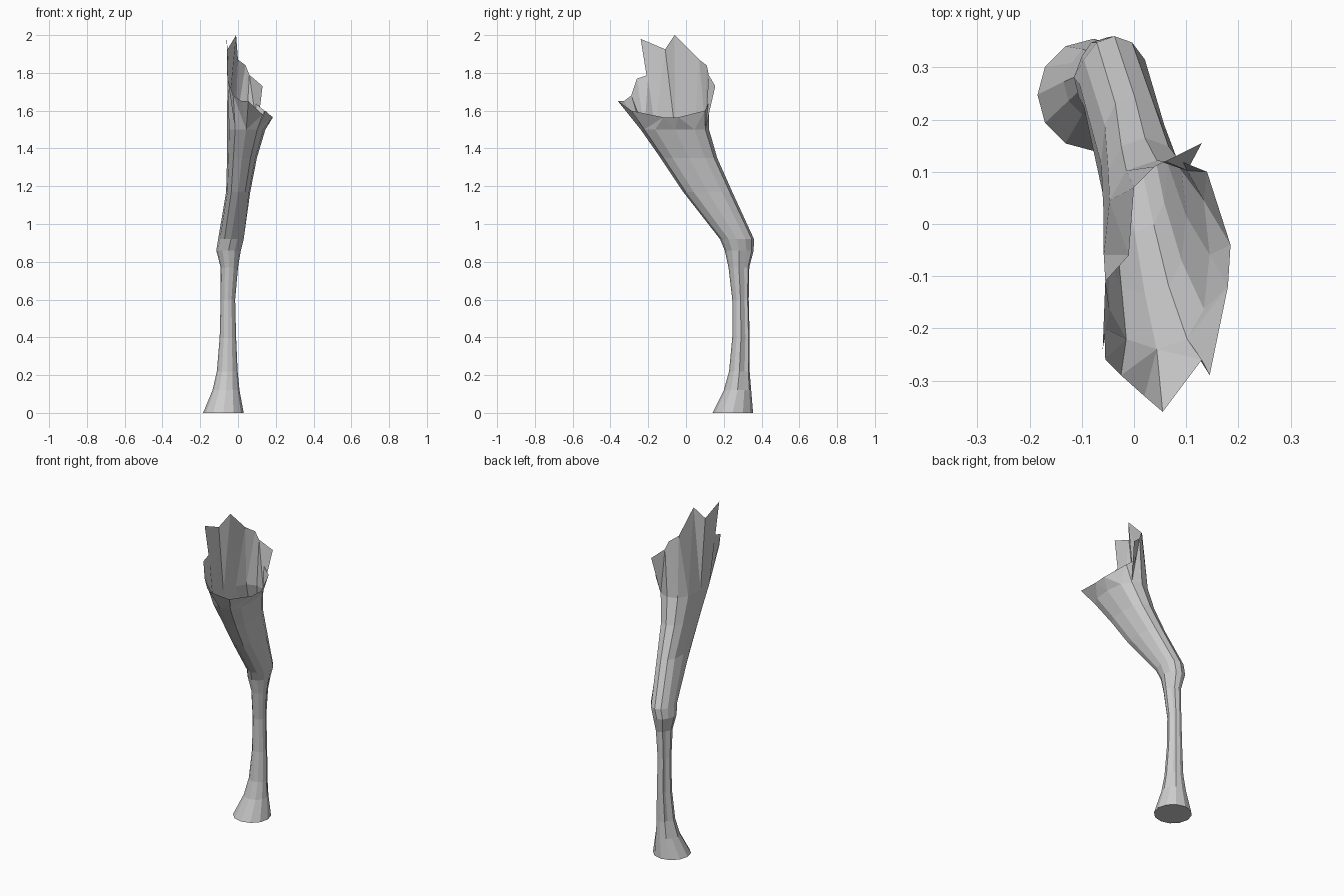
import bpy, bmesh
from math import sin, cos, radians, copysign

if "Cube" in bpy.data.objects:
    bpy.data.objects.remove(bpy.data.objects["Cube"])

SIDES = 12

# Leg cross-sections: z, x min, x max, y min, y max, tendon groove depth
SECTIONS = [
    (0.00, -0.185, 0.030, 0.140, 0.355, 0.0),
    (0.12, -0.135, 0.008, 0.200, 0.345, 0.1),
    (0.22, -0.112, -0.002, 0.228, 0.337, 0.3),
    (0.40, -0.097, -0.010, 0.245, 0.337, 0.35),
    (0.60, -0.092, -0.015, 0.245, 0.332, 0.35),
    (0.77, -0.092, 0.000, 0.225, 0.335, 0.25),
    (0.86, -0.115, 0.015, 0.205, 0.358, 0.1),
    (0.92, -0.105, 0.030, 0.180, 0.360, 0.0),
    (1.17, -0.063, 0.065, -0.015, 0.245, 0.0),
    (1.35, -0.058, 0.100, -0.135, 0.165, 0.0),
    (1.50, -0.058, 0.145, -0.240, 0.122, 0.0),
]

# Torn upper edge, clockwise seen from above
RIM = [
    (-0.06, -0.24, 1.98), (-0.055, -0.11, 1.925), (-0.01, -0.06, 2.0),
    (0.0, 0.07, 1.87), (0.04, 0.11, 1.84), (0.06, 0.12, 1.79),
    (0.13, 0.155, 1.73), (0.09, 0.12, 1.64), (0.14, 0.10, 1.60),
    (0.185, -0.04, 1.565), (0.18, -0.12, 1.565), (0.145, -0.29, 1.60),
    (0.13, -0.26, 1.58), (0.055, -0.36, 1.65), (0.02, -0.33, 1.65),
    (-0.025, -0.29, 1.68), (-0.055, -0.26, 1.77), (-0.057, -0.20, 1.79),
]


def power(v, p):
    return copysign(abs(v) ** p, v)


def section(bm, z, x0, x1, y0, y1, groove):
    p = 0.8 if z > 1 else 1.0
    ring = []
    for k in range(SIDES):
        a = radians(-360 * k / SIDES)
        inset = 1 - groove if k in (7, 11) else 1
        ring.append(bm.verts.new((
            (x0 + x1) / 2 + (x1 - x0) / 2 * power(cos(a), p) * inset,
            (y0 + y1) / 2 + (y1 - y0) / 2 * power(sin(a), p), z)))
    return ring


def flat_dist(a, b):
    return (a.co.xy - b.co.xy).length


def zip_loops(bm, a, b):
    """Join two loops of different counts with triangles."""
    i0, j0 = min(((i, j) for i in range(len(a)) for j in range(len(b))),
                 key=lambda t: flat_dist(a[t[0]], b[t[1]]))
    a = a[i0:] + a[:i0] + [a[i0]]
    b = b[j0:] + b[:j0] + [b[j0]]
    i = j = 0
    while i < len(a) - 1 or j < len(b) - 1:
        step_a = j == len(b) - 1 or (
            i < len(a) - 1 and flat_dist(a[i + 1], b[j]) < flat_dist(a[i], b[j + 1]))
        if step_a:
            bm.faces.new((a[i], a[i + 1], b[j]))
            i += 1
        else:
            bm.faces.new((a[i], b[j + 1], b[j]))
            j += 1


bm = bmesh.new()

# Hoof, shank, hock and thigh
rings = [section(bm, *s) for s in SECTIONS]
for lo, hi in zip(rings, rings[1:]):
    for k in range(SIDES):
        n = (k + 1) % SIDES
        bm.faces.new((lo[k], lo[n], hi[n], hi[k]))

# Sole
bm.faces.new(rings[0])

# Torn open top
zip_loops(bm, rings[-1], [bm.verts.new(c) for c in RIM])

bmesh.ops.recalc_face_normals(bm, faces=bm.faces)
mesh = bpy.data.meshes.new("hind_leg")
bm.to_mesh(mesh)
bm.free()
bpy.context.collection.objects.link(bpy.data.objects.new("hind_leg", mesh))
